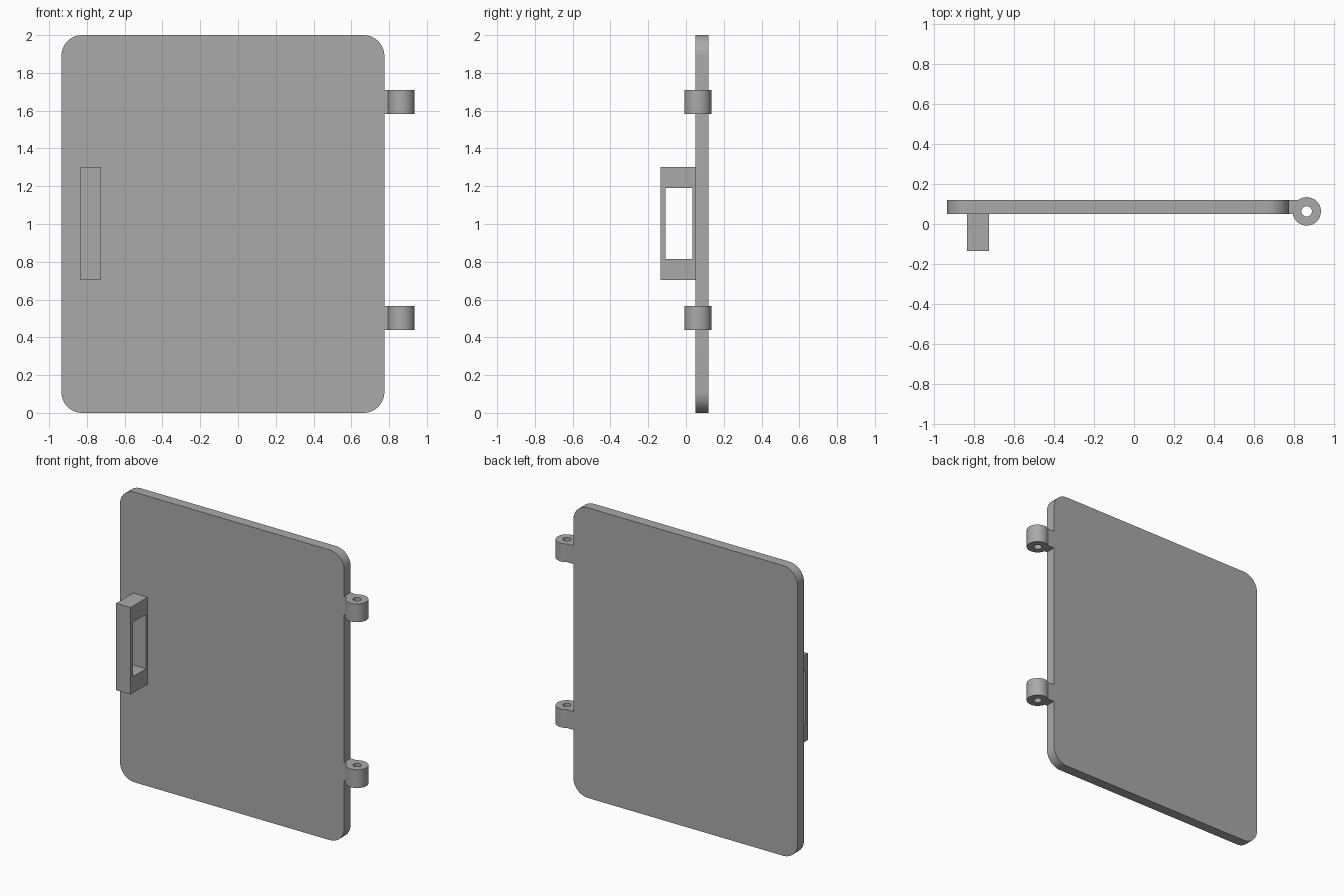
import bpy, bmesh
from math import cos, sin, asin, pi, radians
from mathutils import Matrix

old = bpy.data.objects.get("Cube")
if old:
    bpy.data.objects.remove(old, do_unlink=True)

grey = bpy.data.materials.new("plain_grey")
grey.use_nodes = True
grey.diffuse_color = (0.4, 0.4, 0.4, 1)
grey.node_tree.nodes["Principled BSDF"].inputs["Base Color"].default_value = grey.diffuse_color

# Columns are the directions of profile x, profile y and extrusion
FACING_FRONT = Matrix(((1, 0, 0), (0, 0, -1), (0, 1, 0))).to_4x4()
FACING_SIDE = Matrix(((0, 0, 1), (1, 0, 0), (0, 1, 0))).to_4x4()
FACING_UP = Matrix.Identity(4)


def arc(cx, cy, r, start, end, steps):
    angles = [start + (end - start) * i / steps for i in range(steps + 1)]
    return [(cx + r * cos(a), cy + r * sin(a)) for a in angles]


def rectangle(x0, x1, y0, y1):
    return [(x0, y0), (x1, y0), (x1, y1), (x0, y1)]


def rounded_rectangle(x0, x1, y0, y1, r):
    corners = [(x1 - r, y1 - r), (x0 + r, y1 - r), (x0 + r, y0 + r), (x1 - r, y0 + r)]
    points = []
    for i, (cx, cy) in enumerate(corners):
        points += arc(cx, cy, r, i * pi / 2, (i + 1) * pi / 2, 12)
    return points


def extruded(name, outlines, low, high, facing):
    """Fill the outlines (inner ones become holes) and extrude from low to high."""
    curve = bpy.data.curves.new(name, "CURVE")
    curve.dimensions = "2D"
    curve.fill_mode = "BOTH"
    curve.extrude = (high - low) / 2
    for points in outlines:
        spline = curve.splines.new("POLY")
        spline.points.add(len(points) - 1)
        for target, (x, y) in zip(spline.points, points):
            target.co = (x, y, 0, 1)
        spline.use_cyclic_u = True
    obj = bpy.data.objects.new(name, curve)
    bpy.context.collection.objects.link(obj)
    bpy.ops.object.select_all(action="DESELECT")
    obj.select_set(True)
    bpy.context.view_layer.objects.active = obj
    bpy.ops.object.convert(target="MESH")
    obj = bpy.context.view_layer.objects.active
    mesh = obj.data
    mesh.transform(facing @ Matrix.Translation((0, 0, (low + high) / 2)))
    bm = bmesh.new()
    bm.from_mesh(mesh)
    bmesh.ops.remove_doubles(bm, verts=bm.verts, dist=0.0001)
    bmesh.ops.recalc_face_normals(bm, faces=bm.faces)
    bm.to_mesh(mesh)
    bm.free()
    mesh.materials.clear()
    mesh.materials.append(grey)
    bpy.ops.object.shade_smooth_by_angle(angle=radians(30))
    return obj


# Door panel
RIGHT_EDGE, FRONT, BACK = 0.775, 0.05, 0.12
extruded("door_panel", [rounded_rectangle(-0.935, RIGHT_EDGE, 0, 2, 0.11)],
         -BACK, -FRONT, FACING_FRONT)

# Handle: a rectangular loop on the front
extruded("handle", [rectangle(-0.135, FRONT, 0.703, 1.302),
                    rectangle(-0.108, 0.034, 0.815, 1.19)],
         -0.835, -0.725, FACING_SIDE)

# Hinge knuckles: a barrel with a pin hole and a neck joining the panel edge
PIN_X, PIN_Y, RADIUS = 0.864, 0.063, 0.071
start = -pi + asin((PIN_Y - FRONT) / RADIUS)
end = pi - asin((BACK - PIN_Y) / RADIUS)
knuckle = arc(PIN_X, PIN_Y, RADIUS, start, end, 40)
knuckle += [(RIGHT_EDGE, BACK), (RIGHT_EDGE, FRONT)]
pin_hole = arc(PIN_X, PIN_Y, 0.026, 0, 2 * pi, 32)[:-1]
for name, base in (("lower_hinge", 0.44), ("upper_hinge", 1.583)):
    extruded(name, [knuckle, pin_hole], base, base + 0.126, FACING_UP)
